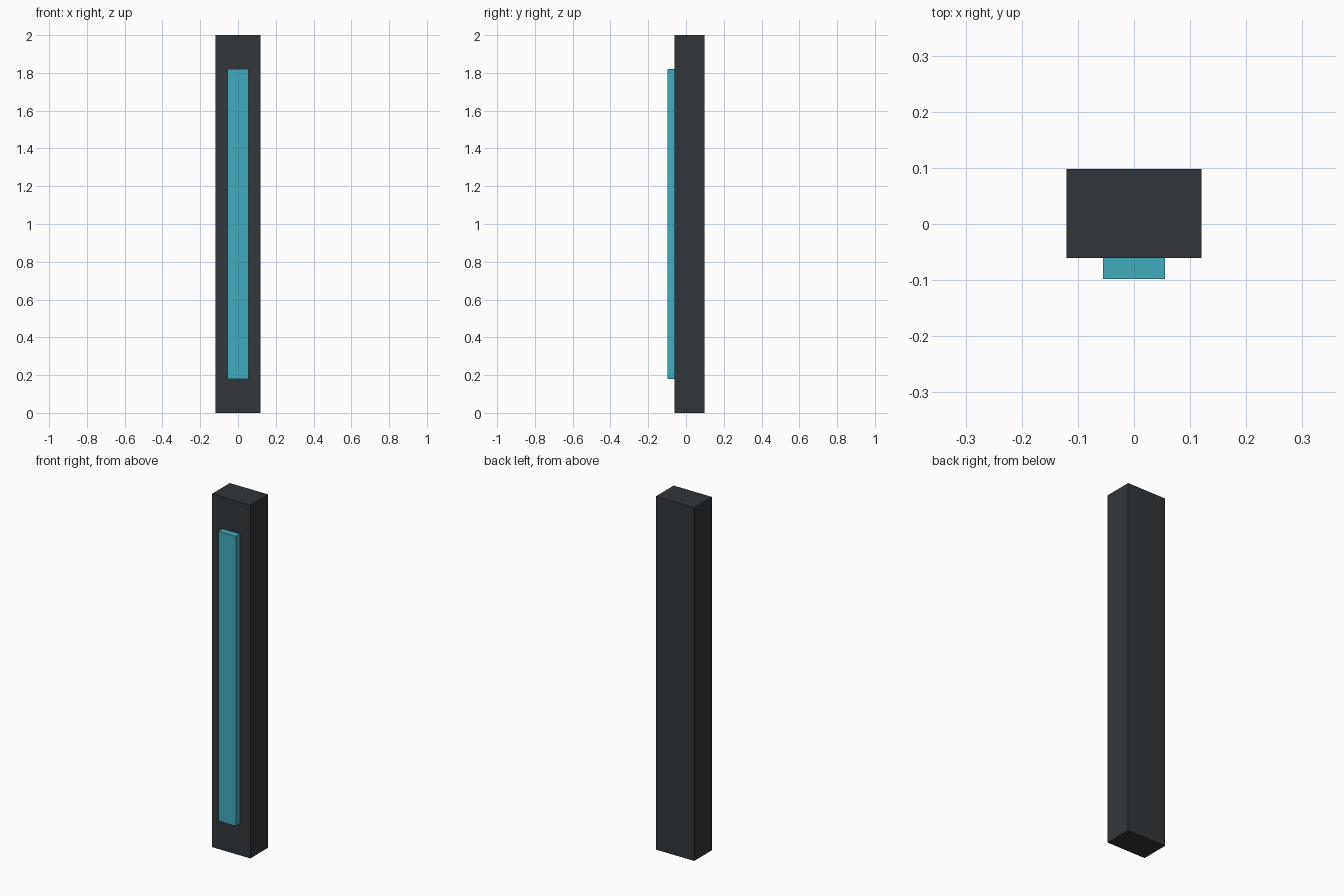
import bpy

# Remove the default cube
cube = bpy.data.objects.get("Cube")
if cube:
    bpy.data.objects.remove(cube, do_unlink=True)


def make_material(name, color):
    mat = bpy.data.materials.new(name)
    mat.use_nodes = True
    mat.diffuse_color = color
    shader = mat.node_tree.nodes["Principled BSDF"]
    shader.inputs["Base Color"].default_value = color
    shader.inputs["Alpha"].default_value = color[3]
    shader.inputs["Roughness"].default_value = 0.5
    return mat


def make_box(name, low, high, mat):
    center = [(a + b) / 2 for a, b in zip(low, high)]
    bpy.ops.mesh.primitive_cube_add(size=1, location=center)
    obj = bpy.context.object
    obj.name = name
    obj.scale = [b - a for a, b in zip(low, high)]
    bpy.ops.object.transform_apply(location=False, rotation=False, scale=True)
    obj.data.materials.append(mat)
    return obj


dark = make_material("dark_casing", (0.031, 0.037, 0.042, 1))
glow = make_material("teal_panel", (0.053, 0.413, 0.521, 0.85))

# Upright casing
make_box("post", (-0.12, -0.061, 0), (0.12, 0.098, 2), dark)

# Raised strip on the front face
make_box("light_strip", (-0.055, -0.098, 0.18), (0.055, -0.061, 1.82), glow)
